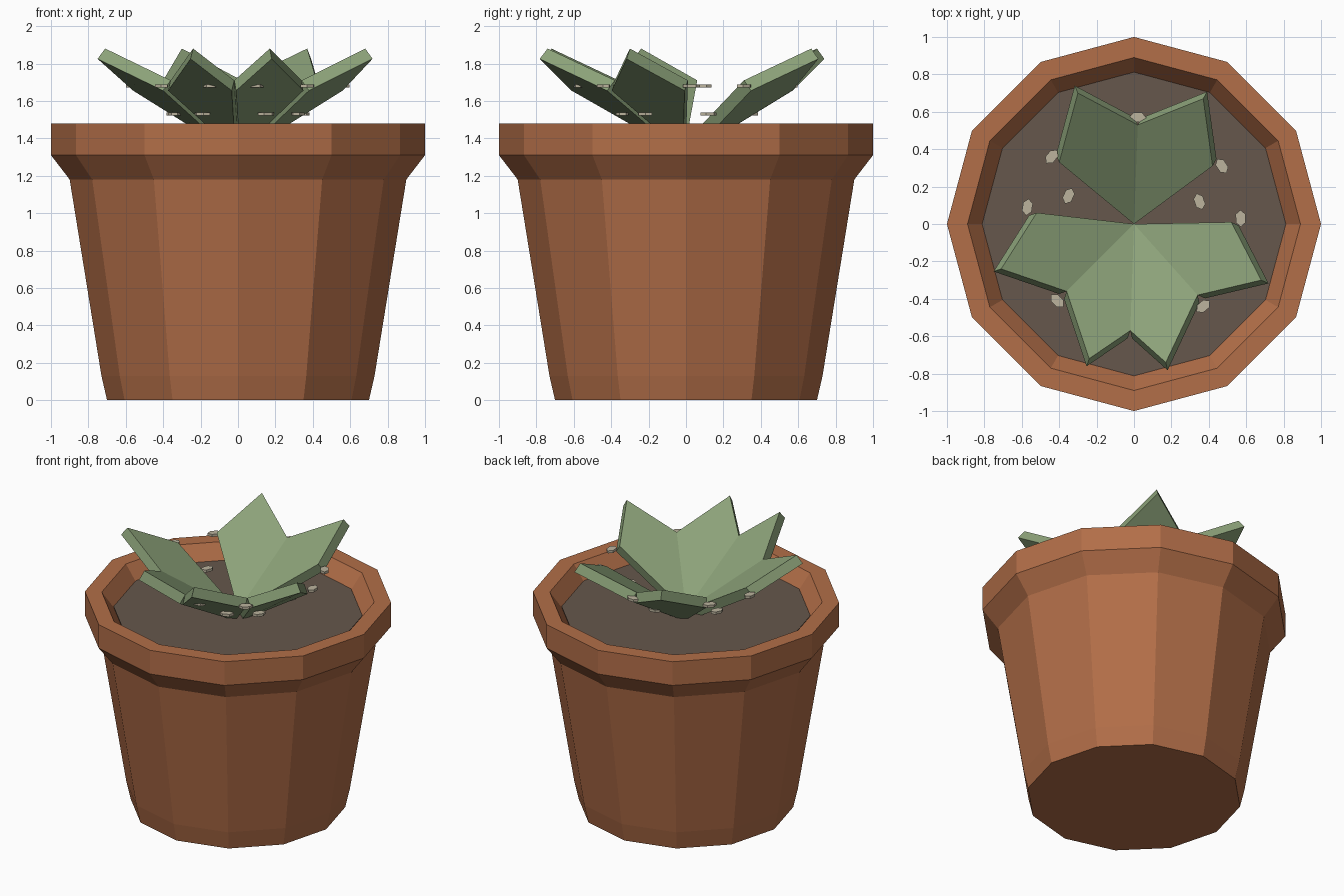
import bpy, bmesh, math

if "Cube" in bpy.data.objects:
    bpy.data.objects.remove(bpy.data.objects["Cube"])


def material(name, rgb):
    lin = [((c / 255 + 0.055) / 1.055) ** 2.4 for c in rgb]
    m = bpy.data.materials.new(name)
    m.diffuse_color = (*lin, 1)
    m.use_nodes = True
    m.node_tree.nodes["Principled BSDF"].inputs["Base Color"].default_value = m.diffuse_color
    return m


TERRACOTTA = material("terracotta", (178, 110, 72))
SOIL = material("soil brown", (102, 87, 76))
LEAF = material("leaf green", (140, 162, 121))
SPINE = material("pale tan", (188, 180, 158))


def make(name, verts, faces, mat):
    me = bpy.data.meshes.new(name)
    me.from_pydata(verts, [], faces)
    bm = bmesh.new()
    bm.from_mesh(me)
    bmesh.ops.recalc_face_normals(bm, faces=bm.faces)
    bm.to_mesh(me)
    bm.free()
    me.materials.append(mat)
    ob = bpy.data.objects.new(name, me)
    bpy.context.collection.objects.link(ob)
    return ob


def lathe(name, profile, mat, n=12):
    verts = [(r * math.cos(2 * math.pi * i / n), r * math.sin(2 * math.pi * i / n), z)
             for r, z in profile for i in range(n)]
    faces = [(k * n + i, k * n + (i + 1) % n, (k + 1) * n + (i + 1) % n, (k + 1) * n + i)
             for k in range(len(profile) - 1) for i in range(n)]
    last = (len(profile) - 1) * n
    faces += [tuple(range(n)), tuple(range(last, last + n))]
    return make(name, verts, faces, mat)


def prism(name, top, bottom, mat):
    n = len(top)
    faces = [tuple(range(n)), tuple(range(n, 2 * n))]
    faces += [(i, (i + 1) % n, n + (i + 1) % n, n + i) for i in range(n)]
    return make(name, list(top) + list(bottom), faces, mat)


# Pot with flared collar and an inner wall down to the soil
lathe("pot", [(0.70, 0), (0.73, 0.13), (0.90, 1.18), (1.0, 1.31), (1.0, 1.48),
              (0.89, 1.48), (0.81, 1.37)], TERRACOTTA)

# Soil disc
lathe("soil", [(0.80, 1.30), (0.812, 1.38)], SOIL)

# Six thick kite-shaped leaves: (side corner, tip, side corner) seen from above
LEAVES = [
    ((-0.40, 0.33), (-0.30, 0.70), (0.02, 0.53)),
    ((0.02, 0.53), (0.37, 0.67), (0.42, 0.31)),
    ((0.52, 0.01), (0.68, -0.30), (0.34, -0.38)),
    ((0.34, -0.38), (0.17, -0.74), (-0.02, -0.57)),
    ((-0.02, -0.57), (-0.24, -0.72), (-0.36, -0.36)),
    ((-0.36, -0.36), (-0.71, -0.24), (-0.52, 0.06)),
]
for i, (a, t, b) in enumerate(LEAVES):
    r = math.hypot(*t)
    dx, dy = t[0] / r * 0.043, t[1] / r * 0.043
    top = [(0, 0, 1.385), (*a, 1.71), (*t, 1.88), (*b, 1.71)]
    bottom = [(x + dx, y + dy, z - 0.055) for x, y, z in top]
    prism(f"leaf_{i + 1}", top, bottom, LEAF)

# Little ragged spine clusters in two rows on the leaf edges and undersides
UPPER = [(0.02, 0.57), (-0.44, 0.36), (-0.57, 0.09), (0.47, 0.31), (0.57, 0.03),
         (0.37, -0.44), (-0.41, -0.41), (-0.14, -0.56), (0.09, -0.57)]
LOWER = [(-0.35, 0.15), (0.35, 0.12), (-0.19, -0.32), (0.15, -0.34),
         (0.32, -0.22), (-0.34, -0.13), (0.0, 0.36)]
for row, z in ((UPPER, 1.68), (LOWER, 1.53)):
    for i, (x, y) in enumerate(row):
        ang = math.atan2(y, x)
        ring = []
        for k in range(12):
            f = 2 * math.pi * k / 12
            s = 1.0 if k % 2 else 0.85
            u, v = 0.03 * s * math.cos(f), 0.046 * s * math.sin(f)
            ring.append((x + u * math.cos(ang) - v * math.sin(ang),
                         y + u * math.sin(ang) + v * math.cos(ang)))
        prism(f"spines_{int(z * 100)}_{i + 1}", [(*p, z + 0.009) for p in ring],
              [(*p, z - 0.009) for p in ring], SPINE)
